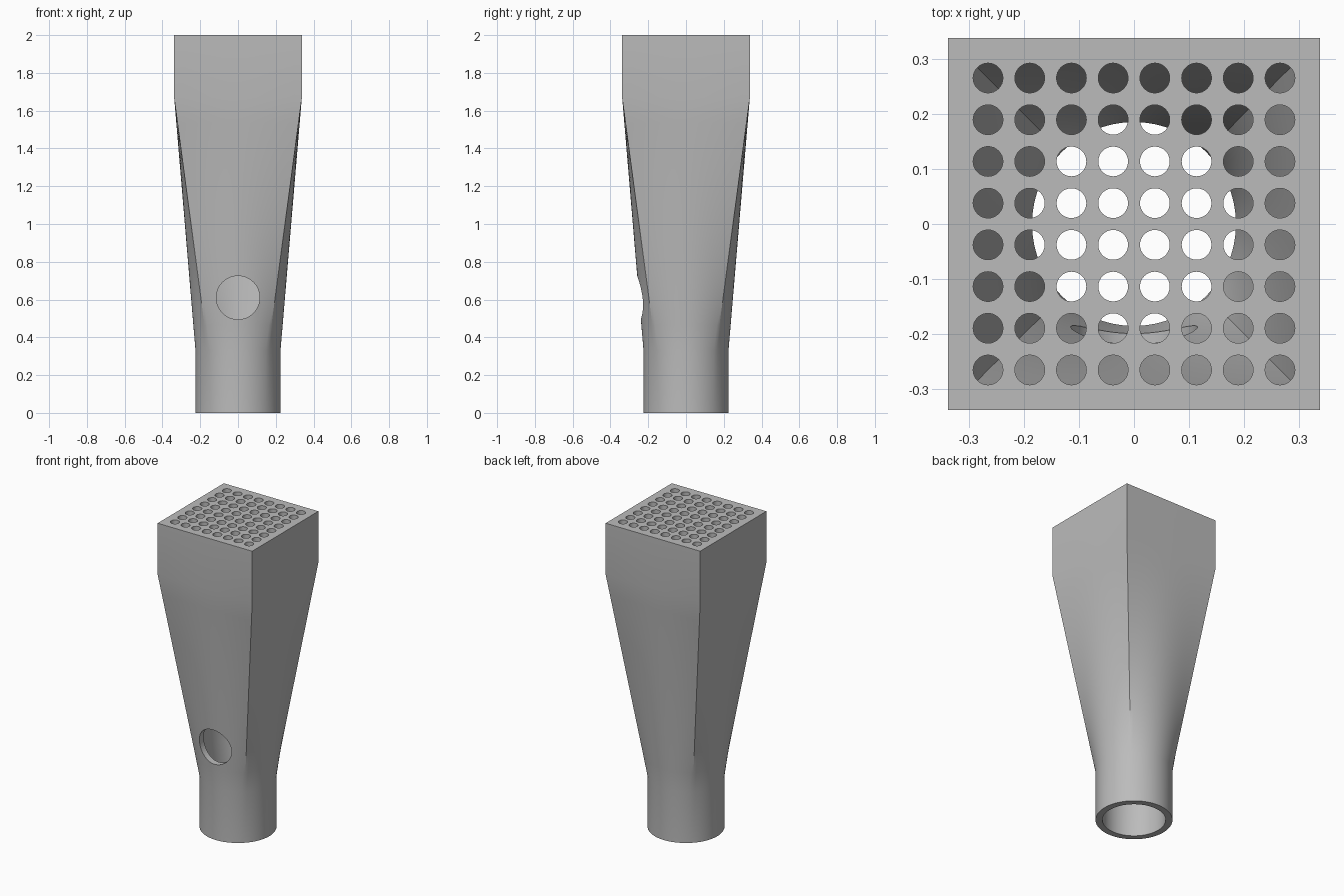
import bpy, bmesh, math
from mathutils import Matrix

if "Cube" in bpy.data.objects:
    bpy.data.objects.remove(bpy.data.objects["Cube"])

SEGS = 96            # multiple of 8, so rings have vertices at the square's corners
NECK_TOP, HEAD_BASE, TOP = 0.33, 1.67, 2.0
PLATE = 0.04

grey = bpy.data.materials.new("plain grey")
grey.use_nodes = True
colour = (0.5, 0.5, 0.5, 1)
grey.diffuse_color = colour
grey.node_tree.nodes["Principled BSDF"].inputs["Base Color"].default_value = colour


def make_object(name, bm):
    mesh = bpy.data.meshes.new(name)
    bmesh.ops.recalc_face_normals(bm, faces=bm.faces)
    bm.to_mesh(mesh)
    bm.free()
    mesh.materials.append(grey)
    obj = bpy.data.objects.new(name, mesh)
    bpy.context.collection.objects.link(obj)
    return obj


def ring(bm, radius, half, t, z):
    """Outline blended from a circle (t = 0) to a square (t = 1)."""
    verts = []
    for i in range(SEGS):
        a = 2 * math.pi * i / SEGS
        c, s = math.cos(a), math.sin(a)
        r = (1 - t) * radius + t * half / max(abs(c), abs(s))
        verts.append(bm.verts.new((r * c, r * s, z)))
    return verts


def shell(bm, radius, half, top):
    """Round neck, loft and square head; returns the end rings."""
    steps = 10
    levels = [(0, 0)]
    for k in range(steps + 1):
        t = k / steps
        levels.append((t, NECK_TOP + t * (HEAD_BASE - NECK_TOP)))
    levels.append((1, top))
    rings = [ring(bm, radius, half, t, z) for t, z in levels]
    for low, high in zip(rings, rings[1:]):
        bridge(bm, low, high)
    return rings[0], rings[-1]


def bridge(bm, a, b):
    for i in range(SEGS):
        j = (i + 1) % SEGS
        bm.faces.new((a[i], a[j], b[j], b[i]))


def cut(target, cutter):
    mod = target.modifiers.new("cut", "BOOLEAN")
    mod.operation = "DIFFERENCE"
    mod.solver = "EXACT"
    mod.object = cutter
    cutter.hide_render = True
    bpy.context.view_layer.objects.active = target
    bpy.ops.object.modifier_apply(modifier=mod.name)
    bpy.data.objects.remove(cutter)


# Hollow body, closed at the head by a plate
bm = bmesh.new()
outer_low, outer_top = shell(bm, 0.225, 0.338, TOP)
inner_low, inner_top = shell(bm, 0.185, 0.298, TOP - PLATE)
bridge(bm, outer_low, inner_low)
bm.faces.new(outer_top)
bm.faces.new(inner_top)
body = make_object("nozzle_body", bm)

# Grid of small round holes through the plate
bm = bmesh.new()
pitch = 0.0757
for i in range(8):
    for j in range(8):
        spot = Matrix.Translation(((i - 3.5) * pitch, (j - 3.5) * pitch, TOP - PLATE / 2))
        bmesh.ops.create_cone(bm, cap_ends=True, segments=32, radius1=0.027,
                              radius2=0.027, depth=0.12, matrix=spot)
cut(body, make_object("plate_hole_cutter", bm))

# Round port through the front wall
bm = bmesh.new()
place = Matrix.Translation((0, -0.25, 0.61)) @ Matrix.Rotation(math.pi / 2, 4, "X")
bmesh.ops.create_cone(bm, cap_ends=True, segments=64, radius1=0.115,
                      radius2=0.115, depth=0.4, matrix=place)
cut(body, make_object("front_port_cutter", bm))

# Smooth shading with sharp corners
bpy.ops.object.select_all(action="DESELECT")
body.select_set(True)
bpy.context.view_layer.objects.active = body
bpy.ops.object.shade_smooth_by_angle(angle=math.radians(30))
